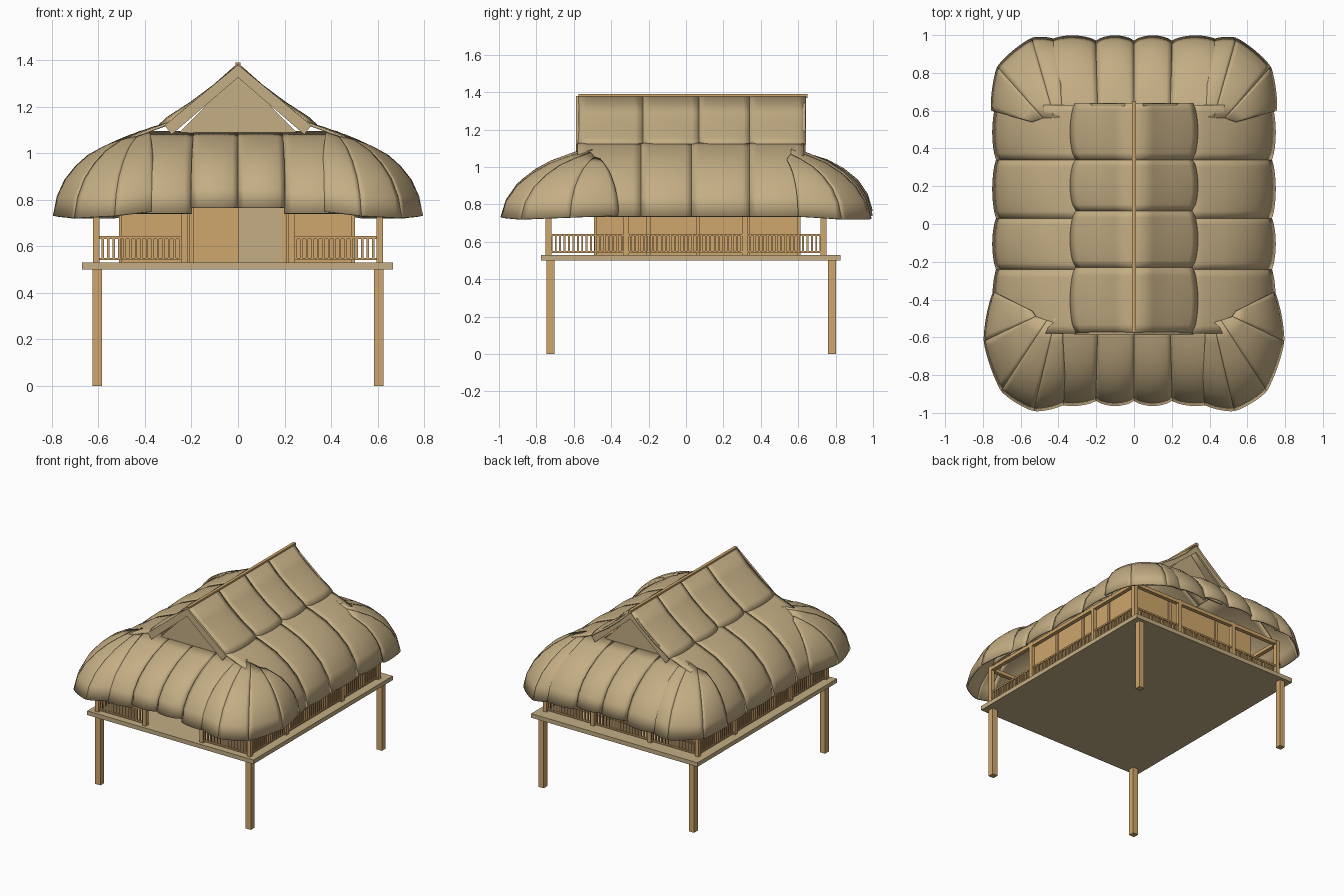
import bpy, bmesh, math
from mathutils import Vector

if "Cube" in bpy.data.objects:
    bpy.data.objects.remove(bpy.data.objects["Cube"])


def material(name, col):
    m = bpy.data.materials.new(name)
    m.diffuse_color = (*col, 1)
    m.use_nodes = True
    m.node_tree.nodes["Principled BSDF"].inputs["Base Color"].default_value = m.diffuse_color
    return m


WOOD = material("warm wood", (0.62, 0.38, 0.15))
THATCH = material("dry thatch", (0.55, 0.42, 0.23))


def make(name, verts, faces, mat, thick=0.0, smooth=False):
    me = bpy.data.meshes.new(name)
    me.from_pydata(verts, [], faces)
    me.materials.append(mat)
    bm = bmesh.new()
    bm.from_mesh(me)
    bmesh.ops.recalc_face_normals(bm, faces=bm.faces)
    bm.to_mesh(me)
    bm.free()
    ob = bpy.data.objects.new(name, me)
    bpy.context.collection.objects.link(ob)
    if thick:
        mod = ob.modifiers.new("thickness", 'SOLIDIFY')
        mod.thickness, mod.offset = thick, 0
    if smooth:
        bpy.ops.object.select_all(action='DESELECT')
        ob.select_set(True)
        bpy.context.view_layer.objects.active = ob
        bpy.ops.object.shade_smooth_by_angle(angle=math.radians(40))
    return ob


def boxes(name, items, mat):
    """One object from boxes given as (x0, x1, y0, y1, z0, z1)."""
    v, f = [], []
    for x0, x1, y0, y1, z0, z1 in items:
        b = len(v)
        v += [(x, y, z) for x in (x0, x1) for y in (y0, y1) for z in (z0, z1)]
        f += [tuple(b + i for i in q) for q in ((0, 1, 3, 2), (4, 6, 7, 5), (0, 4, 5, 1),
                                                (2, 3, 7, 6), (0, 2, 6, 4), (1, 5, 7, 3))]
    return make(name, v, f, mat)


SKIRT = [(0, 0), (.22, .09), (.45, .2), (.65, .35), (.82, .53), (.94, .75), (1, 1)]
UPPER = [(0, 0), (.3, .36), (.6, .65), (.9, .89), (1, 1)]


def thatch(name, panels, profile, billow, thick=0.012, n=8):
    """Billowed panels, each (inner0, inner1, outer0, outer1)."""
    v, f = [], []
    for panel in panels:
        i0, i1, o0, o1 = map(Vector, panel)
        base, rows = len(v), len(profile)
        for k in range(n + 1):
            s = k / n
            a, o = i0.lerp(i1, s), o0.lerp(o1, s)
            d = Vector((o.x - a.x, o.y - a.y, 0))
            puff = billow * max(0, math.sin(math.pi * s)) ** 0.7
            for h, w in profile:
                p = a + d * h + d.normalized() * puff * h
                p.z = a.z + (o.z - a.z) * w + puff * h * (1 - w)
                v.append(p)
        for k in range(n):
            for r in range(rows - 1):
                q = base + k * rows + r
                f.append((q, q + 1, q + rows + 1, q + rows))
    return make(name, v, f, THATCH, thick, True)


# Stilts and deck
boxes("stilts", [(x - .021, x + .021, y - .021, y + .021, 0, .5)
                 for x in (-.605, .605) for y in (-.725, .78)], WOOD)
boxes("deck", [(-.67, .667, -.775, .825, .5, .53)], THATCH)

# Veranda posts and top beams
posts = [(x, y) for x in (-.61, .61) for y in (-.735, -.32, .315, .735)]
posts += [(x, y) for x in (-.23, .23) for y in (-.735, .735)]
boxes("veranda_posts", [(x - .014, x + .014, y - .015, y + .015, .53, .83) for x, y in posts], WOOD)
boxes("top_beams", [(x - .014, x + .014, -.75, .75, .8, .825) for x in (-.61, .61)]
      + [(-.62, .62, y - .014, y + .014, .8, .825) for y in (-.735, .735)], WOOD)


# Railings
def railing(p, q):
    (x0, y0), (x1, y1) = p, q
    e = .007
    out = [(x0 - e, x1 + e, y0 - e, y1 + e, a, b) for a, b in ((.54, .55), (.632, .643))]
    n = round(max(x1 - x0, y1 - y0) / .0235)
    for i in range(n + 1):
        x, y = x0 + (x1 - x0) * i / n, y0 + (y1 - y0) * i / n
        out.append((x - .005, x + .005, y - .005, y + .005, .545, .635))
    return out


rails = [((-.605, -.735), (-.225, -.735)), ((.225, -.735), (.605, -.735)),
         ((-.605, .735), (.605, .735)),
         ((-.61, -.72), (-.61, .72)), ((.61, -.72), (.61, .72))]
boxes("railings", [b for p, q in rails for b in railing(p, q)], WOOD)

# House walls, wall studs and front door
boxes("house_walls", [(-.5, .49, -.48, -.465, .53, .92), (-.5, .49, .585, .6, .53, .92),
                      (-.5, -.485, -.465, .585, .53, .92), (.475, .49, -.465, .585, .53, .92)], WOOD)
boxes("wall_studs", [(x - .012, x + .012, y - .01, y + .01, .53, .92)
                     for x in (-.5, .49) for y in (-.2, .065, .33)]
      + [(x - .01, x + .01, y - .012, y + .012, .53, .92)
         for x in (-.2, .2) for y in (-.48, .6)], WOOD)
boxes("door_panel", [(0, .19, -.488, -.48, .53, .9)], THATCH)

# Lower roof: side slopes
side_y = (-.58, -.24, .03, .34, .63)
sides = [((sx * .26, a, 1.14), (sx * .26, b, 1.14), (sx * .725, a, .735), (sx * .725, b, .735))
         for sx in (-1, 1) for a, b in zip(side_y, side_y[1:])]
thatch("side_roof", sides, SKIRT, .02)

# Lower roof: front and back slopes
end_x = (-.45, -.2, 0, .2, .45)
ends = []
for sy, yi, yo in ((-1, .5, .93), (1, .56, .965)):
    for a, b in zip(end_x, end_x[1:]):
        z = .74 if abs(a + b) > .3 else .765
        ends.append(((a * .95, sy * yi, 1.09), (b * .95, sy * yi, 1.09), (a, sy * yo, z), (b, sy * yo, z)))
thatch("end_roof", ends, SKIRT, .028)


# Lower roof: rounded corner patches, mirrored left and right
def corner(inner, outer):
    out = []
    for sx in (-1, 1):
        i = [(sx * x, y, z) for x, y, z in inner]
        o = [(sx * x, y, z) for x, y, z in outer]
        out += [(i[k], i[k + 1], o[k], o[k + 1]) for k in range(len(o) - 1)]
    return out


thatch("front_corners", corner(
    [(.38, -.52, 1.1), (.42, -.52, 1.085), (.46, -.51, 1.075), (.52, -.49, 1.05), (.54, -.46, 1.04)],
    [(.36, -.945, .75), (.53, -.985, .73), (.7, -.88, .72), (.79, -.62, .73), (.74, -.36, .74)]),
    SKIRT, .012)
thatch("back_corners", corner(
    [(.38, .57, 1.1), (.42, .56, 1.09), (.48, .56, 1.065), (.54, .54, 1.04)],
    [(.4, .965, .74), (.54, .98, .72), (.72, .83, .72), (.75, .6, .735)]),
    SKIRT, .012)

# Upper gabled roof
up_y = (-.575, -.23, .07, .34, .64)
upper = [((0, a, 1.38), (0, b, 1.38), (sx * .31, a, 1.12), (sx * .31, b, 1.12))
         for sx in (-1, 1) for a, b in zip(up_y, up_y[1:])]
thatch("upper_roof", upper, UPPER, .025)

# Ridge pole, barge boards and recessed gable panels
boxes("ridge_pole", [(-.011, .011, -.575, .65, 1.37, 1.39)], WOOD)
for name, y in (("front", -.58), ("back", .632)):
    v, f = [], []
    for sx in (-1, 1):
        b = len(v)
        v += [(0, y, 1.38), (sx * .315, y, 1.12), (sx * .285, y, 1.08), (0, y, 1.325)]
        f.append((b, b + 1, b + 2, b + 3))
    make(name + "_barge_boards", v, f, THATCH, .014)
    yi = y * .9
    make(name + "_gable", [(-.28, yi, 1.06), (.28, yi, 1.06), (0, yi, 1.345)], [(0, 1, 2)], THATCH, .01)
